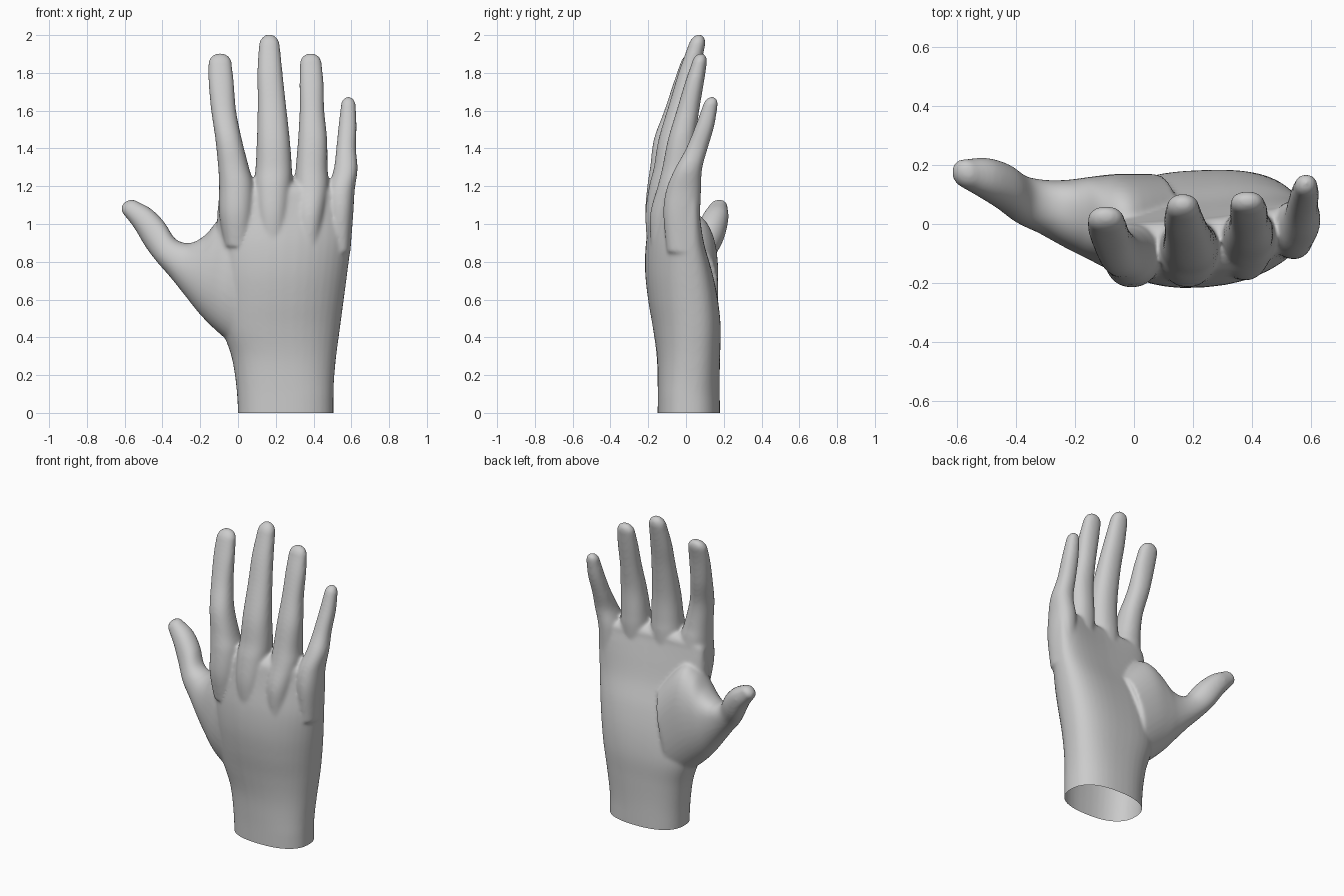
import bpy, bmesh, math
from mathutils import Vector

if "Cube" in bpy.data.objects:
    bpy.data.objects.remove(bpy.data.objects["Cube"], do_unlink=True)

SIDES = 40
STEPS = 5


def flat(rows):
    """Turn level sections (z, left x, right x, front y, back y) into chord sections."""
    return [(x1, z, x2, z, y1, y2) for z, x1, x2, y1, y2 in rows]


def spline(rows):
    """Pass a smooth curve through the sections."""
    result = []
    for i in range(len(rows) - 1):
        p0, p1 = rows[max(i - 1, 0)], rows[i]
        p2, p3 = rows[i + 1], rows[min(i + 2, len(rows) - 1)]
        for step in range(STEPS):
            t = step / STEPS
            result.append([
                b + t * ((c - a) + t * ((2 * a - 5 * b + 4 * c - d)
                                        + t * (3 * (b - c) + d - a))) / 2
                for a, b, c, d in zip(p0, p1, p2, p3)])
    result.append(list(rows[-1]))
    return result


def ring(bm, row, power, bend, scale=1.0, shift=Vector()):
    """One rounded section, spanning a chord in xz and a depth in y."""
    x1, z1, x2, z2, y1, y2 = row
    center = Vector((x1 + x2, y1 + y2, z1 + z2)) / 2 + shift
    across = Vector((x2 - x1, 0, z2 - z1)) / 2 * scale
    depth = (y2 - y1) / 2 * scale
    arch = bend * max(0, min(1, (z1 + z2) / 2 - 0.1))
    verts = []
    for i in range(SIDES):
        angle = math.tau * i / SIDES
        c, s = math.cos(angle), math.sin(angle)
        u = math.copysign(abs(c) ** (2 / power), c)
        v = math.copysign(abs(s) ** (2 / power), s)
        y = v * depth + arch * (u * u + 0.6 * u) * scale
        verts.append(bm.verts.new(center + across * u + Vector((0, y, 0))))
    return verts


def loft(bm, rows, tip, power=2.2, bend=0.0):
    """Skin the sections and close the far end with a rounded tip."""
    rows = spline(rows)
    rings = [ring(bm, row, power, bend) for row in rows]
    for i in range(1, 7):
        a = math.pi / 2 * i / 6.3
        rings.append(ring(bm, rows[-1], power, bend, math.cos(a), Vector(tip) * math.sin(a)))
    for low, high in zip(rings, rings[1:]):
        for i in range(SIDES):
            j = (i + 1) % SIDES
            bm.faces.new((low[i], low[j], high[j], high[i]))
    bm.faces.new(rings[0][::-1])
    bm.faces.new(rings[-1])


# Wrist and palm
palm = flat([
    (-.1, .0, .505, -.15, .18),
    (0, .0, .505, -.15, .18),
    (.15, -.01, .507, -.15, .178),
    (.3, -.035, .52, -.155, .18),
    (.45, -.085, .54, -.175, .182),
    (.6, -.1, .56, -.2, .165),
    (.75, -.11, .58, -.215, .13),
    (.9, -.115, .598, -.21, .08),
    (1.05, -.11, .605, -.185, .045),
    (1.16, -.1, .605, -.165, .02),
])

# Thumb with its web
thumb = [
    (-.0, .34, .15, .9, -.15, .17),
    (-.11, .43, .0, 1.06, -.16, .17),
    (-.2, .52, -.095, 1.03, -.12, .16),
    (-.28, .62, -.17, .945, -.08, .15),
    (-.36, .72, -.25, .9, -.035, .15),
    (-.43, .8, -.33, .92, .0, .165),
    (-.49, .88, -.39, 1.01, .045, .205),
    (-.55, .98, -.46, 1.08, .085, .225),
    (-.605, 1.05, -.53, 1.118, .12, .22),
]

# Four fingers
index_finger = flat([
    (.88, -.07, .06, -.19, -.05),
    (1.05, -.1, .085, -.215, .0),
    (1.2, -.1, .085, -.205, .0),
    (1.3, -.105, .058, -.19, -.015),
    (1.45, -.12, .02, -.17, -.02),
    (1.6, -.142, -.01, -.115, .01),
    (1.75, -.156, -.022, -.065, .035),
    (1.85, -.157, -.033, -.03, .058),
])
middle_finger = flat([
    (.88, .12, .25, -.205, -.05),
    (1.05, .09, .275, -.215, .01),
    (1.2, .085, .285, -.195, .02),
    (1.3, .093, .285, -.17, .015),
    (1.45, .1, .274, -.145, .015),
    (1.65, .104, .252, -.085, .04),
    (1.8, .102, .236, -.04, .07),
    (1.94, .11, .222, .01, .1),
])
ring_finger = flat([
    (.88, .32, .43, -.185, -.03),
    (1.05, .3, .46, -.19, .03),
    (1.2, .3, .48, -.15, .05),
    (1.3, .306, .474, -.125, .05),
    (1.45, .318, .472, -.095, .05),
    (1.6, .326, .457, -.05, .07),
    (1.75, .325, .453, -.005, .095),
    (1.85, .327, .443, .03, .11),
])
little_finger = flat([
    (.85, .49, .595, -.1, .07),
    (1.05, .475, .61, -.12, .075),
    (1.18, .475, .618, -.105, .08),
    (1.29, .507, .633, -.06, .085),
    (1.4, .52, .625, .0, .115),
    (1.52, .532, .628, .05, .15),
    (1.63, .545, .623, .09, .168),
])

# Overlapping shells for the whole hand
bm = bmesh.new()
loft(bm, palm, (0, .01, .07), 2.4, .06)
loft(bm, thumb, (-.035, .01, .03))
loft(bm, index_finger, (0, .015, .055))
loft(bm, middle_finger, (0, .015, .065))
loft(bm, ring_finger, (0, .01, .055))
loft(bm, little_finger, (0, .01, .045))
bmesh.ops.recalc_face_normals(bm, faces=bm.faces)
mesh = bpy.data.meshes.new("hand")
bm.to_mesh(mesh)
bm.free()
hand = bpy.data.objects.new("hand", mesh)
bpy.context.collection.objects.link(hand)

# Fuse the shells into one skin and soften the joins
remesh = hand.modifiers.new("fuse", "REMESH")
remesh.mode = "VOXEL"
remesh.voxel_size = 0.009
smooth = hand.modifiers.new("soften", "SMOOTH")
smooth.factor = 0.5
smooth.iterations = 14
graph = bpy.context.evaluated_depsgraph_get()
skin = bpy.data.meshes.new_from_object(hand.evaluated_get(graph))
hand.modifiers.clear()

# Open the wrist at the ground
bm = bmesh.new()
bm.from_mesh(skin)
bmesh.ops.bisect_plane(bm, geom=bm.verts[:] + bm.edges[:] + bm.faces[:],
                       plane_co=(0, 0, 0), plane_no=(0, 0, 1), clear_inner=True)
for face in bm.faces:
    face.smooth = True
bm.to_mesh(skin)
bm.free()
hand.data = skin

# Plain grey skin
grey = bpy.data.materials.new("light grey")
grey.use_nodes = True
color = (0.6, 0.6, 0.6, 1)
grey.diffuse_color = color
grey.node_tree.nodes["Principled BSDF"].inputs["Base Color"].default_value = color
skin.materials.clear()
skin.materials.append(grey)
